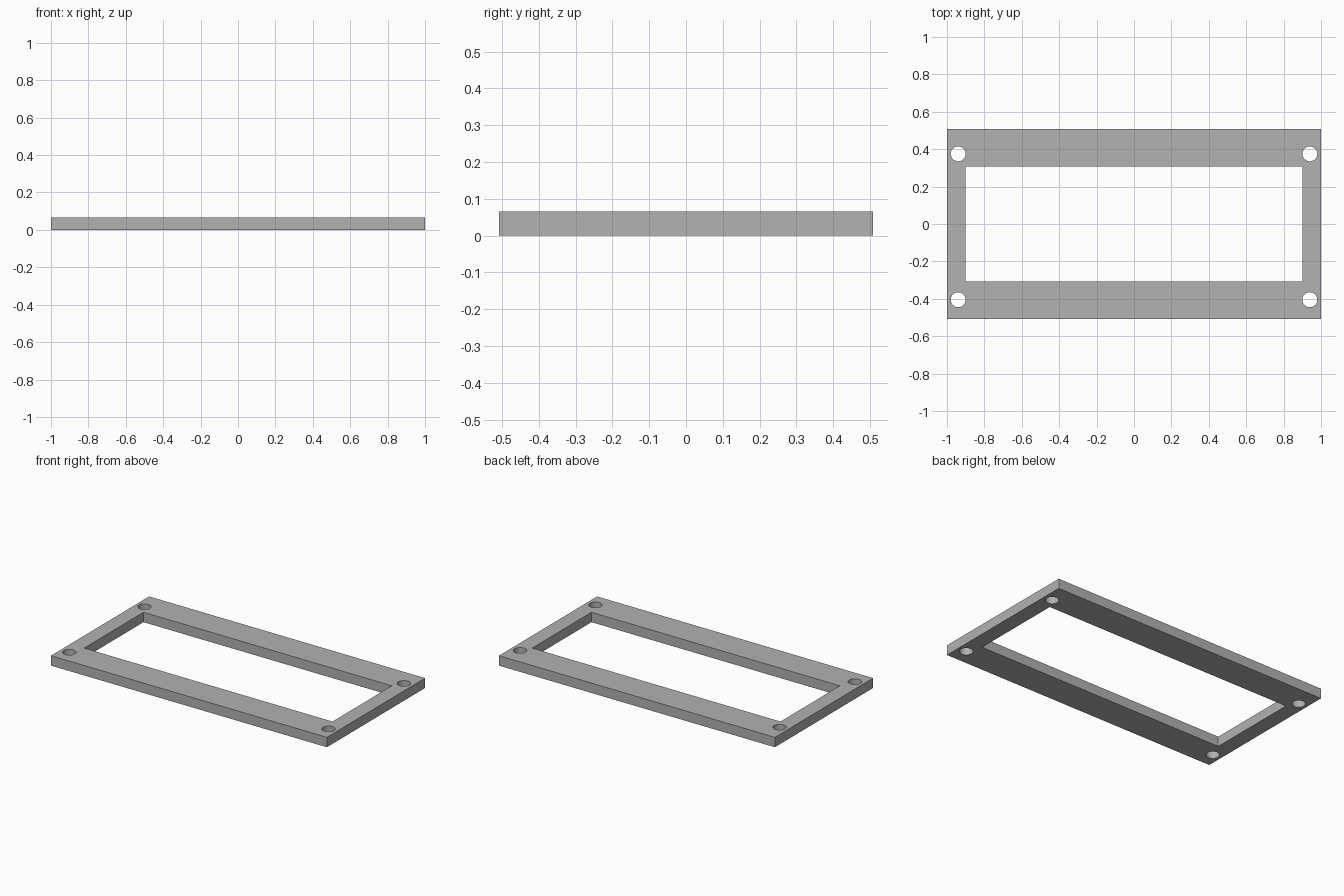
import bpy

default_cube = bpy.data.objects.get("Cube")
if default_cube:
    bpy.data.objects.remove(default_cube, do_unlink=True)

WIDTH, DEPTH, THICK = 2.0, 1.016, 0.065
MID = THICK / 2

# Single grey material
grey = bpy.data.materials.new("mid_grey")
grey.use_nodes = True
colour = (0.445, 0.445, 0.445, 1)
grey.diffuse_color = colour
grey.node_tree.nodes["Principled BSDF"].inputs["Base Color"].default_value = colour


def box(name, x, y, z):
    bpy.ops.mesh.primitive_cube_add(size=1, location=(0, 0, MID))
    obj = bpy.context.object
    obj.name = name
    obj.scale = (x, y, z)
    bpy.ops.object.transform_apply(location=False, rotation=False, scale=True)
    return obj


# Rectangular plate
frame = box("frame_plate", WIDTH, DEPTH, THICK)
frame.data.materials.append(grey)

# Window opening and four corner screw holes
cutters = [box("window_cutter", 1.80, 0.614, 4 * THICK)]
for x in (-0.94, 0.94):
    for y in (-0.405, 0.375):
        bpy.ops.mesh.primitive_cylinder_add(
            vertices=32, radius=0.04, depth=4 * THICK, location=(x, y, MID))
        bpy.context.object.name = "screw_hole_cutter"
        cutters.append(bpy.context.object)

bpy.ops.object.select_all(action="DESELECT")
frame.select_set(True)
bpy.context.view_layer.objects.active = frame
for cutter in cutters:
    cutter.hide_render = True
    cut = frame.modifiers.new("cut", "BOOLEAN")
    cut.operation = "DIFFERENCE"
    cut.solver = "EXACT"
    cut.object = cutter
    bpy.ops.object.modifier_apply(modifier=cut.name)
    bpy.data.objects.remove(cutter, do_unlink=True)

# Smooth hole walls, crisp edges
bpy.ops.object.shade_smooth_by_angle(angle=0.5)
